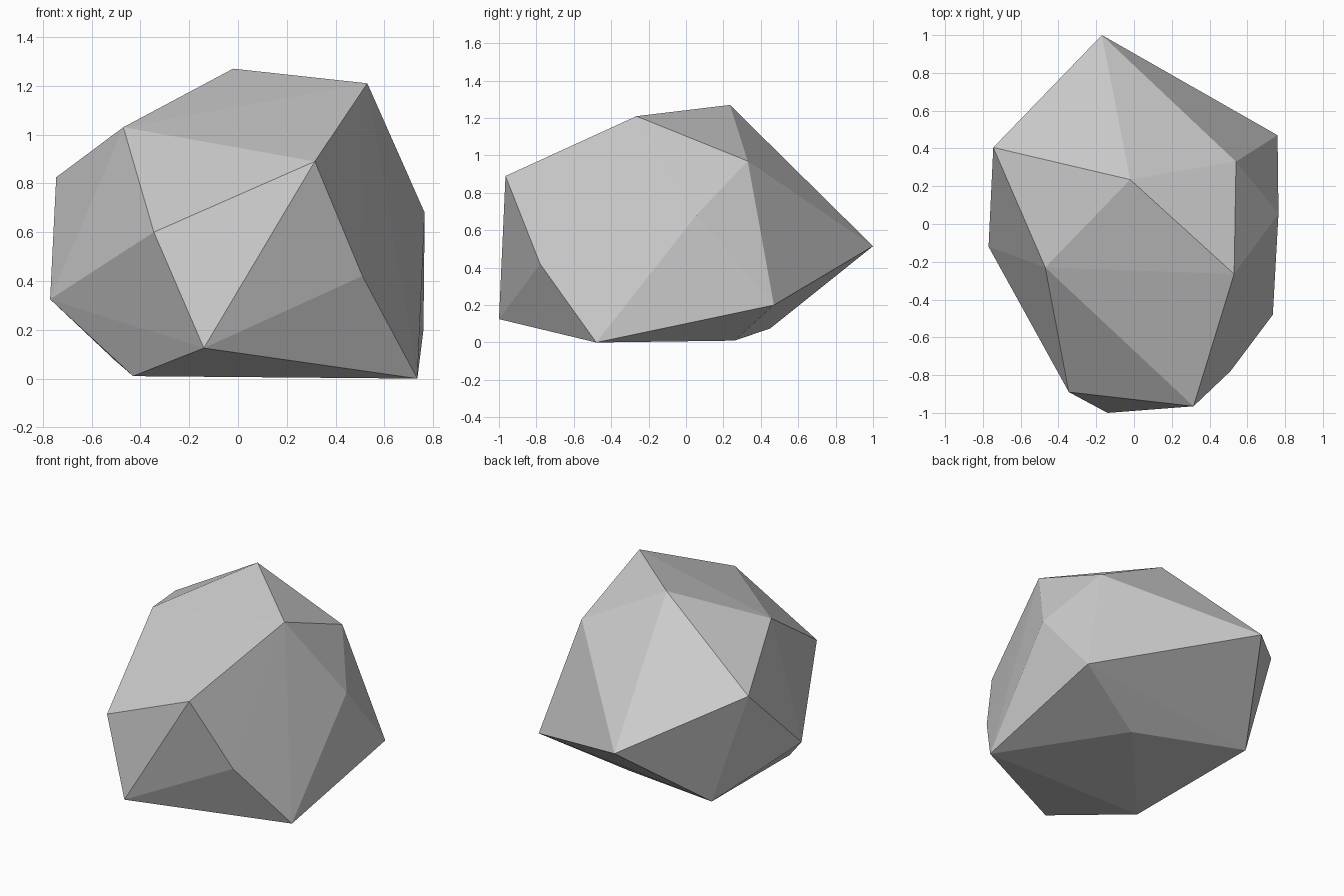
import bpy, bmesh

if "Cube" in bpy.data.objects:
    bpy.data.objects.remove(bpy.data.objects["Cube"])

# Corner points of the faceted boulder, grouped by height
BASE = [(-0.43, -0.48, 0.01), (0.735, -0.48, 0.0), (0.24, 0.26, 0.01),
        (-0.505, 0.45, 0.075), (-0.14, -1.0, 0.125), (0.76, 0.47, 0.20)]
MIDDLE = [(-0.77, -0.12, 0.325), (0.51, -0.78, 0.42), (-0.17, 1.0, 0.515),
          (-0.345, -0.89, 0.60), (0.765, 0.055, 0.68), (-0.745, 0.405, 0.825)]
TOP = [(0.315, -0.965, 0.89), (0.54, 0.33, 0.97), (-0.47, -0.23, 1.03),
       (0.53, -0.265, 1.21), (-0.02, 0.235, 1.27)]

# Wrap the points in a closed, flat-faced skin
bm = bmesh.new()
for p in BASE + MIDDLE + TOP:
    bm.verts.new(p)
bmesh.ops.convex_hull(bm, input=bm.verts[:])
bmesh.ops.delete(bm, geom=[v for v in bm.verts if not v.link_faces], context='VERTS')
bmesh.ops.recalc_face_normals(bm, faces=bm.faces[:])

mesh = bpy.data.meshes.new("boulder")
bm.to_mesh(mesh)
bm.free()

# Plain stone colour
stone = bpy.data.materials.new("stone_grey")
stone.diffuse_color = (0.6, 0.6, 0.6, 1.0)
stone.use_nodes = True
stone.node_tree.nodes["Principled BSDF"].inputs["Base Color"].default_value = stone.diffuse_color
mesh.materials.append(stone)

boulder = bpy.data.objects.new("boulder", mesh)
bpy.context.collection.objects.link(boulder)
